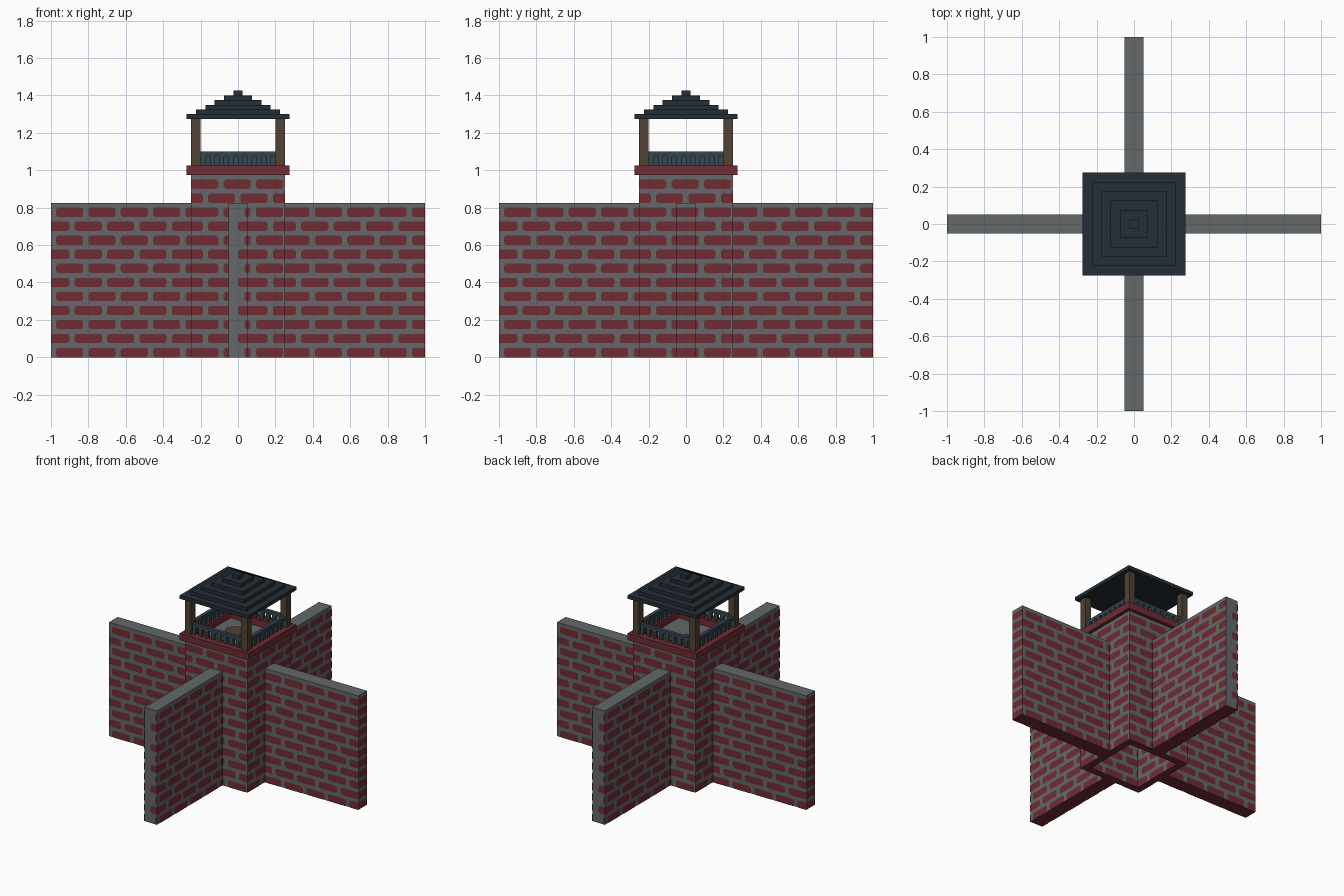
import bpy, bmesh
from math import pi, cos, sin
from mathutils import Matrix

old = bpy.data.objects.get("Cube")
if old:
    bpy.data.objects.remove(old)


def material(name, rgb):
    m = bpy.data.materials.new(name)
    m.use_nodes = True
    m.diffuse_color = (*rgb, 1)
    m.node_tree.nodes["Principled BSDF"].inputs["Base Color"].default_value = (*rgb, 1)
    return m


RED = material("brick red", (0.162, 0.025, 0.034))
GREY = material("mortar grey", (0.125, 0.138, 0.144))
ROOF = material("roof slate", (0.018, 0.027, 0.037))
RAIL = material("railing blue grey", (0.038, 0.061, 0.080))
WOOD = material("post wood", (0.080, 0.054, 0.032))


def finish(name, bm, *mats):
    me = bpy.data.meshes.new(name)
    bm.to_mesh(me)
    bm.free()
    for m in mats:
        me.materials.append(m)
    ob = bpy.data.objects.new(name, me)
    bpy.context.collection.objects.link(ob)
    return ob


def add_box(bm, x0, x1, y0, y1, z0, z1):
    size = Matrix.Diagonal((x1 - x0, y1 - y0, z1 - z0, 1))
    mid = Matrix.Translation(((x0 + x1) / 2, (y0 + y1) / 2, (z0 + z1) / 2))
    bmesh.ops.create_cube(bm, size=1, matrix=mid @ size)


def add_ring(bm, outer, inner, z0, z1):
    """Square tube with an open middle."""
    loops = []
    for r, z in ((outer, z0), (outer, z1), (inner, z1), (inner, z0)):
        loops.append([bm.verts.new((sx * r, sy * r, z))
                      for sx, sy in ((-1, -1), (1, -1), (1, 1), (-1, 1))])
    for a, b in zip(loops, loops[1:] + loops[:1]):
        for i in range(4):
            j = (i + 1) % 4
            bm.faces.new((a[i], a[j], b[j], b[i]))


def red_underside(bm):
    bm.normal_update()
    for f in bm.faces:
        f.material_index = int(f.normal.z < -0.5)


def turn(k):
    return Matrix.Rotation(k * pi / 2, 4, 'Z')


WALL_TOP, TOWER_TOP, CAP_TOP, POST_TOP = 0.825, 0.975, 1.025, 1.275
HALF, INNER, ARM = 0.25, 0.2, 0.05
COURSE, BRICK_H, PITCH, BRICK_W, LIFT = 0.075, 0.05, 0.173, 0.145, 0.002

# Four wall arms
for k, side in enumerate(("front", "left", "back", "right")):
    bm = bmesh.new()
    add_box(bm, -ARM, ARM, -1, -HALF, 0, WALL_TOP)
    bm.transform(turn(k))
    red_underside(bm)
    finish(side + "_wall", bm, GREY, RED)

# Hollow tower, red cap and floor
bm = bmesh.new()
add_ring(bm, HALF, INNER, 0, TOWER_TOP)
red_underside(bm)
finish("tower", bm, GREY, RED)
bm = bmesh.new()
add_ring(bm, HALF + 0.025, INNER, TOWER_TOP, CAP_TOP)
finish("tower_cap", bm, RED)
bm = bmesh.new()
add_box(bm, -INNER, INNER, -INNER, INNER, 0.955, TOWER_TOP)
finish("tower_floor", bm, GREY)

# Round wooden hatch on the floor
bm = bmesh.new()
bmesh.ops.create_cone(bm, cap_ends=True, segments=16, radius1=0.07, radius2=0.07, depth=0.008,
                      matrix=Matrix.Translation((-0.05, 0.04, TOWER_TOP + 0.004)))
finish("floor_hatch", bm, WOOD)


# Brick plates
def add_brick(bm, mat, a, b, lo, hi, z, d):
    x0, x1 = max(a, lo), min(b, hi)
    if x1 - x0 < 0.006:
        return
    c0 = 0.01 if a >= lo else 0
    c1 = 0.01 if b <= hi else 0
    t = z + BRICK_H
    pts = []
    for x, s, c, zs in ((x0, 1, c0, (z, z)), (x1, -1, c1, (z, z)),
                        (x1, -1, c1, (t, t)), (x0, 1, c0, (t, t))):
        v = 1 if zs[0] == z else -1
        corner = [(x, zs[0] + v * c), (x + s * c, zs[0])] if c else [(x, zs[0])]
        if (s > 0) != (v > 0):
            corner.reverse()
        pts += corner
    bm.faces.new([bm.verts.new(mat @ Matrix.Translation((x, -d, zz)).to_translation())
                  for x, zz in pts])


def brick_panel(bm, k, lo, hi, d, rows, start_even, start_odd):
    for row in range(rows):
        u = start_odd if row % 2 else start_even
        while u < hi:
            add_brick(bm, turn(k), u, u + BRICK_W, lo, hi, row * COURSE, d)
            u += PITCH


wall_bricks, tower_bricks, inner_bricks, end_bricks = (bmesh.new() for _ in range(4))
for k in range(4):
    for lo, hi, shift in ((-1, -HALF, 0), (HALF, 1, 7 * PITCH)):
        brick_panel(wall_bricks, k, lo, hi, ARM + LIFT, 11, -0.973 + shift, -1.046 + shift)
    brick_panel(tower_bricks, k, -HALF, HALF, HALF + LIFT, 13, -HALF, -0.333)
    brick_panel(inner_bricks, k, -INNER, INNER, LIFT - INNER, 13, -HALF, -0.333)
    # Ends facing sideways are covered, the others only half
    if k % 2:
        brick_panel(end_bricks, k, -ARM, ARM, 1, 11, -0.07, -0.08)
    else:
        brick_panel(end_bricks, k, -ARM, ARM, 1 + LIFT / 4, 11, 0.035, 0)
end_bricks.transform(Matrix.Diagonal((1.0005, 1.0005, 1, 1)))
finish("wall_bricks", wall_bricks, RED)
finish("tower_bricks", tower_bricks, RED)
finish("inner_bricks", inner_bricks, RED)
finish("wall_end_bricks", end_bricks, RED)

# Corner posts
for k in range(4):
    bm = bmesh.new()
    add_box(bm, -HALF, -INNER, -HALF, -INNER, CAP_TOP, POST_TOP)
    bm.transform(turn(k))
    finish("corner_post", bm, WOOD)

# Railings with arched openings
RAIL_TOP, SPRING, GAP = 1.1, 1.068, 0.025
for k, side in enumerate(("front", "left", "back", "right")):
    end = INNER + 0.01
    outline = [(-end, CAP_TOP), (-end, RAIL_TOP), (end, RAIL_TOP), (end, CAP_TOP)]
    for i in reversed(range(8)):
        x = -INNER + 2 * GAP * i + 1.5 * GAP
        outline.append((x + GAP / 2, CAP_TOP))
        outline += [(x + cos(a * pi / 6) * GAP / 2, SPRING + sin(a * pi / 6) * GAP / 2)
                    for a in range(7)]
        outline.append((x - GAP / 2, CAP_TOP))
    bm = bmesh.new()
    face = bm.faces.new([bm.verts.new((x, -0.2375, z)) for x, z in outline])
    ext = bmesh.ops.extrude_face_region(bm, geom=[face], use_keep_orig=True)
    bmesh.ops.translate(bm, vec=(0, 0.025, 0),
                        verts=[g for g in ext["geom"] if isinstance(g, bmesh.types.BMVert)])
    bmesh.ops.recalc_face_normals(bm, faces=bm.faces)
    bm.transform(turn(k))
    finish(side + "_railing", bm, RAIL)

# Stepped roof
bm = bmesh.new()
for i in range(6):
    r = 0.275 if i == 0 else 0.275 - 0.05 * i
    z = POST_TOP + 0.025 * i
    add_box(bm, -r, r, -r, r, z, z + 0.025)
finish("stepped_roof", bm, ROOF)
